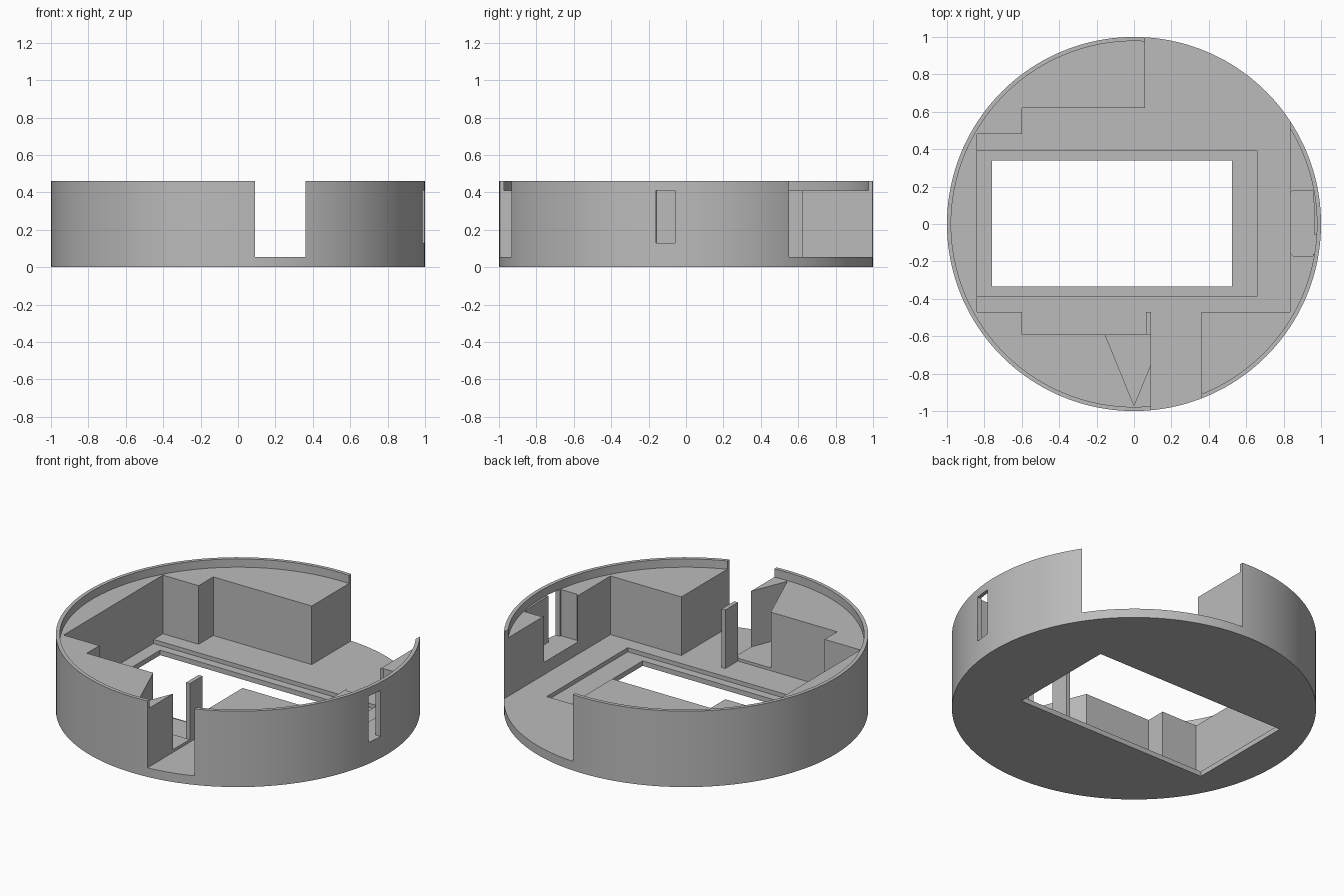
import bpy, bmesh, math

if "Cube" in bpy.data.objects:
    bpy.data.objects.remove(bpy.data.objects["Cube"])

H, FLOOR, DECK = 0.46, 0.055, 0.41   # total height, floor top, top of solid blocks
SEG = 160

grey = bpy.data.materials.new("light grey plastic")
grey.diffuse_color = (0.5, 0.5, 0.5, 1)
grey.use_nodes = True
grey.node_tree.nodes["Principled BSDF"].inputs["Base Color"].default_value = grey.diffuse_color


def prism(name, outline, z0, z1):
    """Upright prism from a closed outline."""
    bm = bmesh.new()
    face = bm.faces.new([bm.verts.new((x, y, z0)) for x, y in outline])
    top = bmesh.ops.extrude_face_region(bm, geom=[face])["geom"]
    for v in top:
        if isinstance(v, bmesh.types.BMVert):
            v.co.z = z1
    bmesh.ops.recalc_face_normals(bm, faces=bm.faces)
    me = bpy.data.meshes.new(name)
    bm.to_mesh(me)
    bm.free()
    me.materials.append(grey)
    ob = bpy.data.objects.new(name, me)
    bpy.context.collection.objects.link(ob)
    return ob


def circle(r):
    return [(r * math.cos(math.tau * i / SEG), r * math.sin(math.tau * i / SEG))
            for i in range(SEG)]


def rect(x0, x1, y0, y1):
    return [(x0, y0), (x1, y0), (x1, y1), (x0, y1)]


def cut(body, outline, z0, z1):
    cutter = prism("cutter", outline, z0, z1)
    cutter.hide_render = True
    mod = body.modifiers.new("cut", 'BOOLEAN')
    mod.operation, mod.solver, mod.object = 'DIFFERENCE', 'EXACT', cutter
    bpy.context.view_layer.objects.active = body
    bpy.ops.object.modifier_apply(modifier=mod.name)
    bpy.data.objects.remove(cutter)


# Round housing
housing = prism("housing", circle(1.0), 0, H)

# Raised lip around the deck
cut(housing, circle(0.978), DECK, 0.6)

# Main cavity, open through the back wall and the front slot
cut(housing, [(-0.84, -0.47), (-0.6, -0.47), (-0.6, -0.59), (0.09, -0.59),
              (0.09, -1.2), (0.36, -1.2), (0.36, -0.47), (0.835, -0.47),
              (0.835, 1.2), (0.06, 1.2), (0.06, 0.62), (-0.6, 0.62),
              (-0.6, 0.48), (-0.84, 0.48)], FLOOR, 0.7)

# Angled notch beside the front slot
cut(housing, [(-0.155, -0.59), (0, -0.97), (0.09, -0.75), (0.12, -0.75),
              (0.12, -0.57), (-0.155, -0.57)], 0.072, 0.65)

# Connector pocket and its slot through the right wall
cut(housing, [(0.8, -0.155), (0.835, -0.155), (0.85, -0.17), (0.957, -0.17),
              (0.965, -0.05), (0.965, 0.05), (0.957, 0.18), (0.85, 0.18),
              (0.835, 0.165), (0.8, 0.165)], 0.13, 0.65)
cut(housing, rect(0.94, 1.1, -0.16, -0.06), 0.13, DECK)

# Screen recess and window through the floor
cut(housing, rect(-0.84, 0.66, -0.385, 0.39), 0.03, 0.2)
cut(housing, rect(-0.76, 0.525, -0.335, 0.34), -0.1, 0.2)

# Thin retaining post
post = prism("retaining_post", rect(0.065, 0.09, -0.59, -0.47), FLOOR - 0.01, DECK)

# Smooth round wall, crisp edges
bpy.ops.object.select_all(action='DESELECT')
housing.select_set(True)
bpy.context.view_layer.objects.active = housing
bpy.ops.object.shade_smooth_by_angle(angle=math.radians(25))
